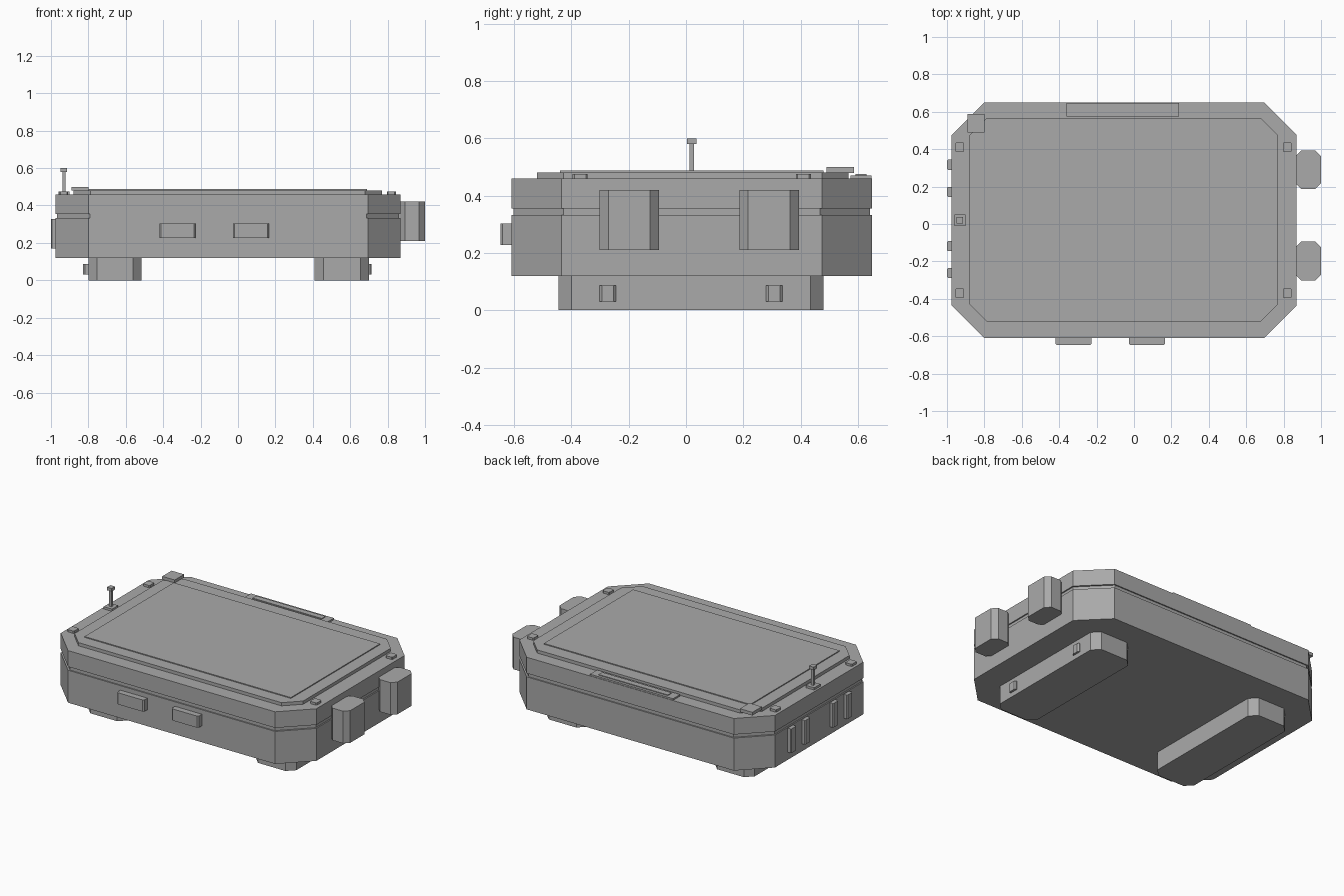
import bpy

if "Cube" in bpy.data.objects:
    bpy.data.objects.remove(bpy.data.objects["Cube"])

grey = bpy.data.materials.new("plain grey")
grey.diffuse_color = (0.4, 0.4, 0.4, 1)
grey.use_nodes = True
grey.node_tree.nodes["Principled BSDF"].inputs["Base Color"].default_value = grey.diffuse_color

# Centre of the case in plan
CX, CY = -0.0525, 0.02


def prism(name, x, y, z, c=0.0):
    """Upright block with its four vertical corners cut by c."""
    (x0, x1), (y0, y1), (z0, z1) = x, y, z
    if c:
        ring = [(x0 + c, y0), (x1 - c, y0), (x1, y0 + c), (x1, y1 - c),
                (x1 - c, y1), (x0 + c, y1), (x0, y1 - c), (x0, y0 + c)]
    else:
        ring = [(x0, y0), (x1, y0), (x1, y1), (x0, y1)]
    n = len(ring)
    verts = [(px, py, h) for h in (z0, z1) for px, py in ring]
    faces = [tuple(reversed(range(n))), tuple(range(n, 2 * n))]
    faces += [(i, (i + 1) % n, (i + 1) % n + n, i + n) for i in range(n)]
    mesh = bpy.data.meshes.new(name)
    mesh.from_pydata(verts, [], faces)
    mesh.materials.append(grey)
    obj = bpy.data.objects.new(name, mesh)
    bpy.context.collection.objects.link(obj)
    return obj


def centred(name, x, y, w, d, z, c=0.0):
    return prism(name, (x - w / 2, x + w / 2), (y - d / 2, y + d / 2), z, c)


# Case: lower shell, recessed seam, lid
centred("lower_shell", CX, CY, 1.845, 1.26, (0.12, 0.332), 0.175)
centred("seam", CX, CY, 1.829, 1.244, (0.332, 0.355), 0.175)
centred("lid", CX, CY, 1.845, 1.26, (0.355, 0.46), 0.175)

# Raised lid plate with a thin panel
prism("lid_plate", (-0.88, 0.77), (-0.52, 0.567), (0.46, 0.481), 0.092)
prism("lid_panel", (-0.80, 0.69), (-0.44, 0.48), (0.481, 0.487))

# Lid corner studs
for x in (-0.932, 0.82):
    for y in (-0.37, 0.41):
        centred("corner_stud", x, y, 0.048, 0.052, (0.46, 0.475), 0.006)

# Corner block and rear strip
prism("corner_block", (-0.89, -0.80), (0.49, 0.587), (0.479, 0.50))
prism("rear_strip", (-0.36, 0.24), (0.575, 0.647), (0.46, 0.47))
prism("rear_strip_inlay", (-0.31, 0.19), (0.592, 0.63), (0.47, 0.475))

# Antenna
AX, AY = -0.931, 0.02
centred("antenna_base", AX, AY, 0.06, 0.064, (0.46, 0.475))
centred("antenna_rod", AX, AY, 0.017, 0.017, (0.475, 0.58))
centred("antenna_tip", AX, AY, 0.034, 0.034, (0.58, 0.60))

# Right-side knuckles
for y in (-0.198, 0.29):
    prism("side_knuckle", (0.863, 1.0), (y - 0.104, y + 0.104), (0.21, 0.42), 0.031)

# Left-side vent slats
for y in (-0.262, -0.118, 0.172, 0.317):
    prism("vent_slat", (-1.0, -0.965), (y - 0.027, y + 0.027), (0.17, 0.327), 0.006)

# Front latches
for x in (-0.324, 0.069):
    prism("front_latch", (x - 0.097, x + 0.097), (-0.648, -0.60), (0.227, 0.303), 0.008)

# Feet with outer clips
for x0, x1 in ((-0.80, -0.515), (0.41, 0.70)):
    prism("foot", (x0, x1), (-0.445, 0.48), (0.0, 0.12), 0.046)
for y in (-0.273, 0.308):
    prism("foot_clip", (-0.828, -0.785), (y - 0.029, y + 0.029), (0.03, 0.087), 0.009)
    prism("foot_clip", (0.67, 0.714), (y - 0.029, y + 0.029), (0.03, 0.087), 0.009)
